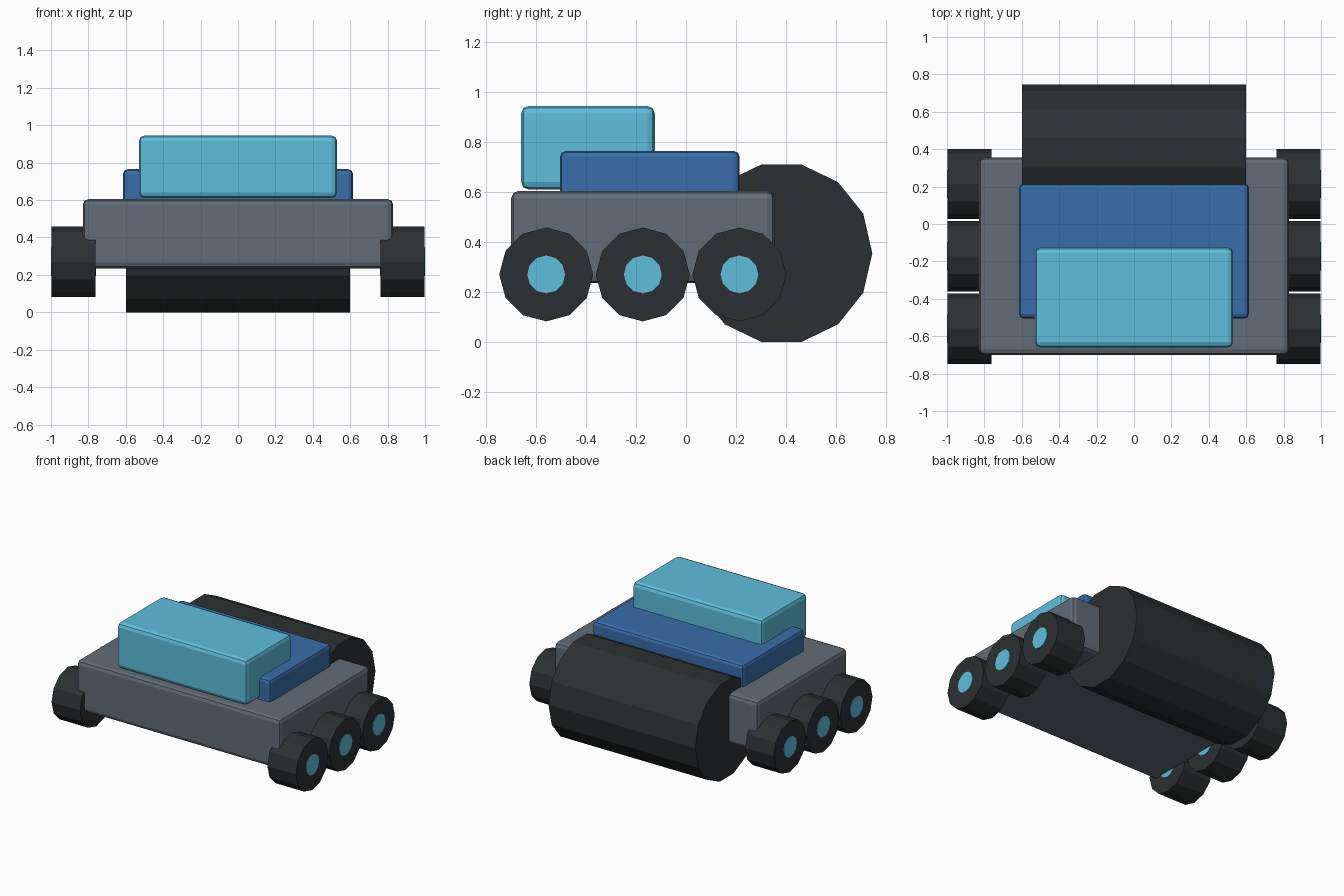
import bpy
import bmesh
from math import pi
from mathutils import Matrix, Vector

if "Cube" in bpy.data.objects:
    bpy.data.objects.remove(bpy.data.objects["Cube"])


def material(name, rgb):
    m = bpy.data.materials.new(name)
    m.diffuse_color = (*rgb, 1)
    m.use_nodes = True
    m.node_tree.nodes["Principled BSDF"].inputs["Base Color"].default_value = m.diffuse_color
    return m


GREY = material("slate", (0.12, 0.15, 0.18))
BLUE = material("blue", (0.04, 0.155, 0.40))
CYAN = material("cyan", (0.11, 0.52, 0.72))
DARK = material("rubber", (0.025, 0.03, 0.032))


def finish(name, bm, mat):
    me = bpy.data.meshes.new(name)
    bmesh.ops.recalc_face_normals(bm, faces=bm.faces)
    bm.to_mesh(me)
    bm.free()
    me.materials.append(mat)
    ob = bpy.data.objects.new(name, me)
    bpy.context.collection.objects.link(ob)
    return ob


def box(name, lo, hi, mat, bevel):
    lo, hi = Vector(lo), Vector(hi)
    bm = bmesh.new()
    bmesh.ops.create_cube(bm, size=1)
    bmesh.ops.scale(bm, vec=hi - lo, verts=bm.verts)
    bmesh.ops.translate(bm, vec=(lo + hi) / 2, verts=bm.verts)
    ob = finish(name, bm, mat)
    mod = ob.modifiers.new("rounded_edges", "BEVEL")
    mod.width = bevel
    mod.segments = 2
    return ob


def cylinder_x(name, x0, x1, y, z, radius, sides, mat):
    bm = bmesh.new()
    bmesh.ops.create_cone(bm, cap_ends=True, segments=sides, radius1=radius,
                          radius2=radius, depth=abs(x1 - x0))
    # lie along x with a corner pointing along y
    bmesh.ops.rotate(bm, matrix=Matrix.Rotation(pi / 2, 3, "Y"), verts=bm.verts)
    bmesh.ops.translate(bm, vec=((x0 + x1) / 2, y, z), verts=bm.verts)
    return finish(name, bm, mat)


# Stacked body blocks
box("chassis", (-0.83, -0.70, 0.235), (0.83, 0.355, 0.605), GREY, 0.03)
box("deck", (-0.615, -0.505, 0.53), (0.615, 0.215, 0.765), BLUE, 0.025)
box("cabin", (-0.53, -0.66, 0.61), (0.53, -0.125, 0.945), CYAN, 0.03)

# Large rear roller
cylinder_x("rear_roller", -0.598, 0.598, 0.382, 0.355, 0.364, 14, DARK)

# Three wheels with through hubs on each side
for side, s in (("left", -1), ("right", 1)):
    for i, y in enumerate((-0.56, -0.173, 0.214)):
        cylinder_x(f"{side}_wheel_{i + 1}", s * 0.763, s * 0.996, y, 0.27, 0.188, 12, DARK)
        cylinder_x(f"{side}_hub_{i + 1}", s * 0.759, s * 1.0, y, 0.27, 0.076, 12, CYAN)
